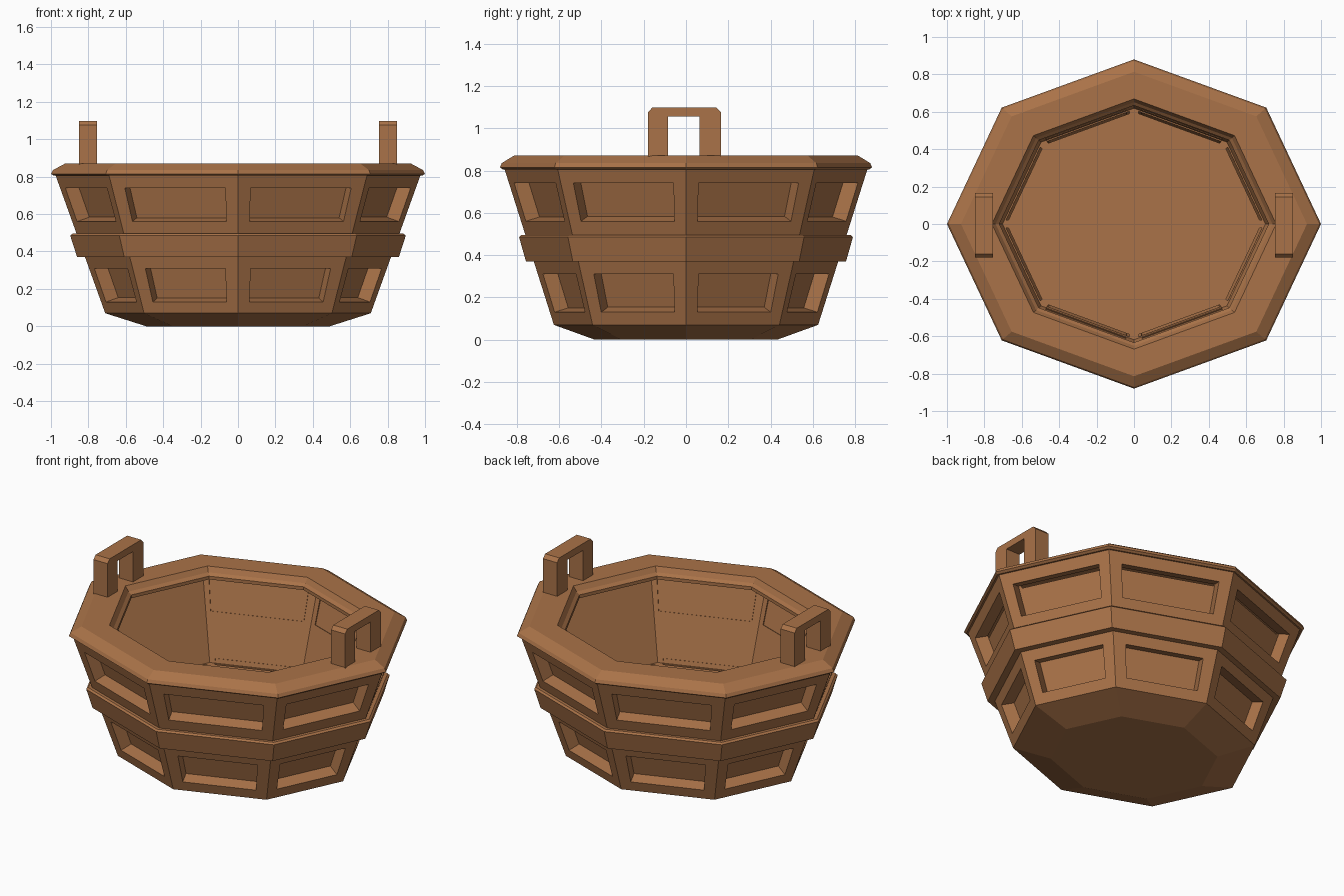
import bpy, bmesh, math
from mathutils import Vector

if "Cube" in bpy.data.objects:
    bpy.data.objects.remove(bpy.data.objects["Cube"])

SIDES, SQUASH = 8, 0.88          # octagon, slightly narrower in y

wood = bpy.data.materials.new("warm_wood")
wood.diffuse_color = (0.40, 0.17, 0.065, 1)
wood.use_nodes = True
wood.node_tree.nodes["Principled BSDF"].inputs["Base Color"].default_value = wood.diffuse_color


def corner(r, z, k):
    a = 2 * math.pi * k / SIDES
    return Vector((r * math.cos(a), r * math.sin(a) * SQUASH, z))


def finish(bm, name):
    bmesh.ops.remove_doubles(bm, verts=bm.verts, dist=1e-5)
    mesh = bpy.data.meshes.new(name)
    bm.to_mesh(mesh)
    bm.free()
    mesh.materials.append(wood)
    ob = bpy.data.objects.new(name, mesh)
    bpy.context.collection.objects.link(ob)
    return ob


def octagon_part(name, profile, closed=False, holes=None, cap=None):
    """Sweep an (r, z) profile round the octagon.
    holes: {segment: (side margin fraction, reveal depth)}; cap: 'start' or 'end'."""
    bm = bmesh.new()
    holes = holes or {}

    def face(*pts):
        bm.faces.new([bm.verts.new(p) for p in pts])

    count = len(profile) if closed else len(profile) - 1
    for i in range(count):
        lo, hi = profile[i], profile[(i + 1) % len(profile)]
        for k in range(SIDES):
            a, b = corner(*lo, k), corner(*lo, k + 1)
            c, d = corner(*hi, k + 1), corner(*hi, k)
            if i not in holes:
                face(a, b, c, d)
                continue
            t, depth = holes[i]
            a2, b2 = a.lerp(b, t), a.lerp(b, 1 - t)
            d2, c2 = d.lerp(c, t), d.lerp(c, 1 - t)
            face(a, a2, d2, d)
            face(b2, b, c, c2)
            if depth:
                push = (b - a).cross(d - a).normalized() * -depth
                loop = [a2, b2, c2, d2]
                for p, q in zip(loop, loop[1:] + loop[:1]):
                    face(p, q, q + push, p + push)
    if cap == 'start':
        face(*[corner(*profile[0], k) for k in reversed(range(SIDES))])
    elif cap == 'end':
        face(*[corner(*profile[-1], k) for k in range(SIDES)])
    return finish(bm, name)


def wall(z, inset=0.0):
    return (0.71 + (z - 0.07) * 0.36 - inset, z)


# Outer shell with two rows of recessed windows
octagon_part("outer_shell",
             [(0.49, 0)] + [wall(z) for z in (0.07, 0.13, 0.31, 0.37, 0.56, 0.74, 0.82)],
             holes={2: (0.12, 0.076), 5: (0.10, 0.076)}, cap='start')

# Inner lining, facing inwards, with narrow slots near the top
octagon_part("inner_lining",
             [wall(z, 0.09) for z in (0.81, 0.775, 0.75, 0.30, 0.09)],
             holes={1: (0.08, 0)})

# Raised floor with a thin drain slit along each side
octagon_part("floor", [(0.703, 0.305), (0.694, 0.305), (0.681, 0.305)],
             holes={1: (0.05, 0)}, cap='end')

# Middle band
octagon_part("middle_band",
             [(0.80, 0.37), (0.86, 0.37), (0.897, 0.485), (0.885, 0.495), (0.85, 0.495)],
             closed=True)

# Thick chamfered rim
octagon_part("rim",
             [(0.89, 0.805), (0.985, 0.805), (1.0, 0.815), (0.99, 0.835), (0.925, 0.87),
              (0.76, 0.87), (0.74, 0.84), (0.72, 0.825), (0.72, 0.805)], closed=True)

# Two square arch handles standing on the rim
outline = [(-0.18, 0.86), (-0.085, 0.86), (-0.085, 1.055), (0.065, 1.055), (0.065, 0.86),
           (0.165, 0.86), (0.165, 1.075), (0.145, 1.097), (-0.16, 1.097), (-0.18, 1.075)]
for name, x in (("left_handle", -0.85), ("right_handle", 0.755)):
    bm = bmesh.new()
    f = bm.faces.new([bm.verts.new((x, y, z)) for y, z in outline])
    ext = bmesh.ops.extrude_face_region(bm, geom=[f], use_keep_orig=True)
    bmesh.ops.translate(bm, vec=(0.095, 0, 0),
                        verts=[g for g in ext["geom"] if isinstance(g, bmesh.types.BMVert)])
    bmesh.ops.recalc_face_normals(bm, faces=bm.faces)
    finish(bm, name)
